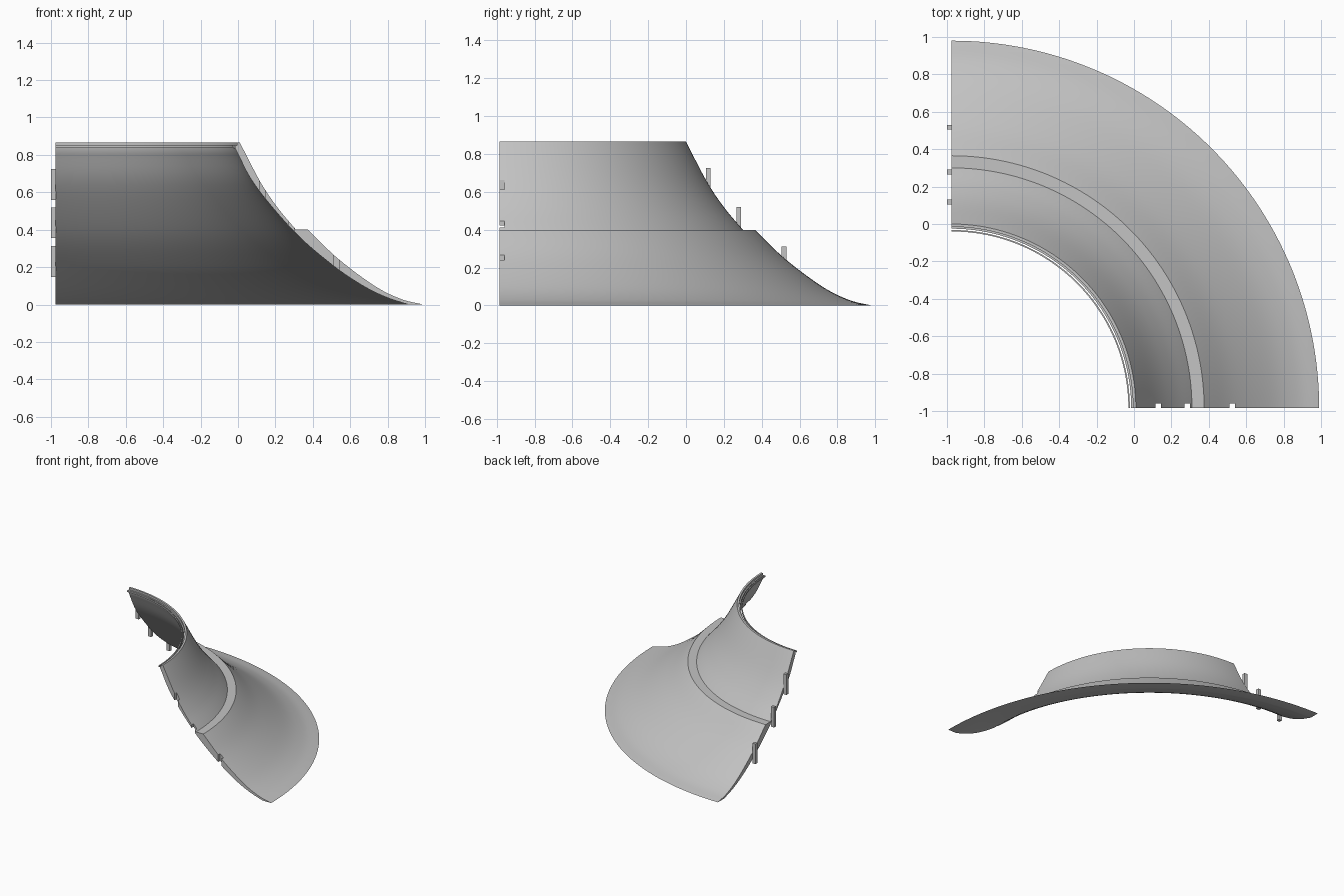
import bpy
import bmesh
from math import cos, sin, pi
from mathutils import Vector

if "Cube" in bpy.data.objects:
    bpy.data.objects.remove(bpy.data.objects["Cube"])

CX, CY = -0.975, -0.985   # axis of the quarter sweep
SEGMENTS = 64

grey = bpy.data.materials.new("plain grey")
grey.use_nodes = True
grey.diffuse_color = (0.55, 0.55, 0.55, 1)
grey.node_tree.nodes["Principled BSDF"].inputs["Base Color"].default_value = grey.diffuse_color


def curve(points, steps=6):
    """Smooth curve through a few profile points."""
    p = [Vector(q) for q in points]
    p = [2 * p[0] - p[1]] + p + [2 * p[-1] - p[-2]]
    out = []
    for a, b, c, d in zip(p, p[1:], p[2:], p[3:]):
        for i in range(steps):
            t = i / steps
            out.append(0.5 * (2 * b + (c - a) * t + (2 * a - 5 * b + 4 * c - d) * t ** 2
                              + (3 * b - a - 3 * c + d) * t ** 3))
    return out + [p[-2]]


def finish(name, bm):
    bmesh.ops.recalc_face_normals(bm, faces=bm.faces)
    mesh = bpy.data.meshes.new(name)
    bm.to_mesh(mesh)
    bm.free()
    mesh.materials.append(grey)
    ob = bpy.data.objects.new(name, mesh)
    bpy.context.collection.objects.link(ob)
    return ob


def smooth(ob):
    bpy.ops.object.select_all(action="DESELECT")
    ob.select_set(True)
    bpy.context.view_layer.objects.active = ob
    bpy.ops.object.shade_smooth_by_angle(angle=0.5)


def quarter_sweep(name, profile):
    """Closed (x, z) section swept a quarter turn, capped at both ends."""
    bm = bmesh.new()
    rings = []
    for s in range(SEGMENTS + 1):
        a = pi / 2 * s / SEGMENTS
        rings.append([bm.verts.new((CX + (x - CX) * cos(a), CY + (x - CX) * sin(a), z))
                      for x, z in profile])
    n = len(profile)
    for r, q in zip(rings, rings[1:]):
        for i in range(n):
            j = (i + 1) % n
            bm.faces.new((r[i], r[j], q[j], q[i]))
    bm.faces.new(rings[0])
    bm.faces.new(rings[-1])
    return finish(name, bm)


def box(name, low, high):
    bm = bmesh.new()
    bmesh.ops.create_cube(bm, size=1)
    for v in bm.verts:
        v.co = [(l + h) / 2 + c * (h - l) for l, h, c in zip(low, high, v.co)]
    return finish(name, bm)


# Flared shell: upper neck, flat ledge, lower skirt, continuous inner face
neck = curve([(0.01, 0.865), (0.12, 0.655), (0.21, 0.52), (0.31, 0.4)])
skirt = curve([(0.375, 0.4), (0.535, 0.245), (0.73, 0.1), (0.87, 0.03), (0.99, 0)])
inner = curve([(0.91, 0), (0.79, 0.04), (0.66, 0.105), (0.5, 0.215),
               (0.3, 0.39), (0.09, 0.64), (-0.015, 0.835)])
rim = [Vector((-0.015, 0.85)), Vector((-0.005, 0.85)), Vector((-0.005, 0.865))]
shell = quarter_sweep("flared_shell", neck + skirt + inner + rim)

# Slots in the front end that receive the neighbouring tabs
for i, x in enumerate((0.13, 0.285, 0.525)):
    cutter = box(f"slot_cutter_{i + 1}", (x - 0.015, -1.1, -0.1), (x + 0.015, -0.96, 0.95))
    cutter.hide_render = True
    cutter.hide_viewport = True
    mod = shell.modifiers.new("slot", "BOOLEAN")
    mod.operation = "DIFFERENCE"
    mod.solver = "EXACT"
    mod.object = cutter
    bpy.context.view_layer.objects.active = shell
    bpy.ops.object.modifier_apply(modifier=mod.name)
    bpy.data.objects.remove(cutter)
smooth(shell)

# Thin ring just inside the rim
smooth(quarter_sweep("rim_ring", [(-0.03, 0.84), (-0.022, 0.84), (-0.022, 0.852), (-0.03, 0.852)]))

# Upright tabs on the left-hand end face
for i, (y, z) in enumerate(((0.118, 0.56), (0.278, 0.355), (0.518, 0.147))):
    box(f"end_tab_{i + 1}", (-1, y - 0.0125, z), (-0.972, y + 0.0125, z + 0.165))
